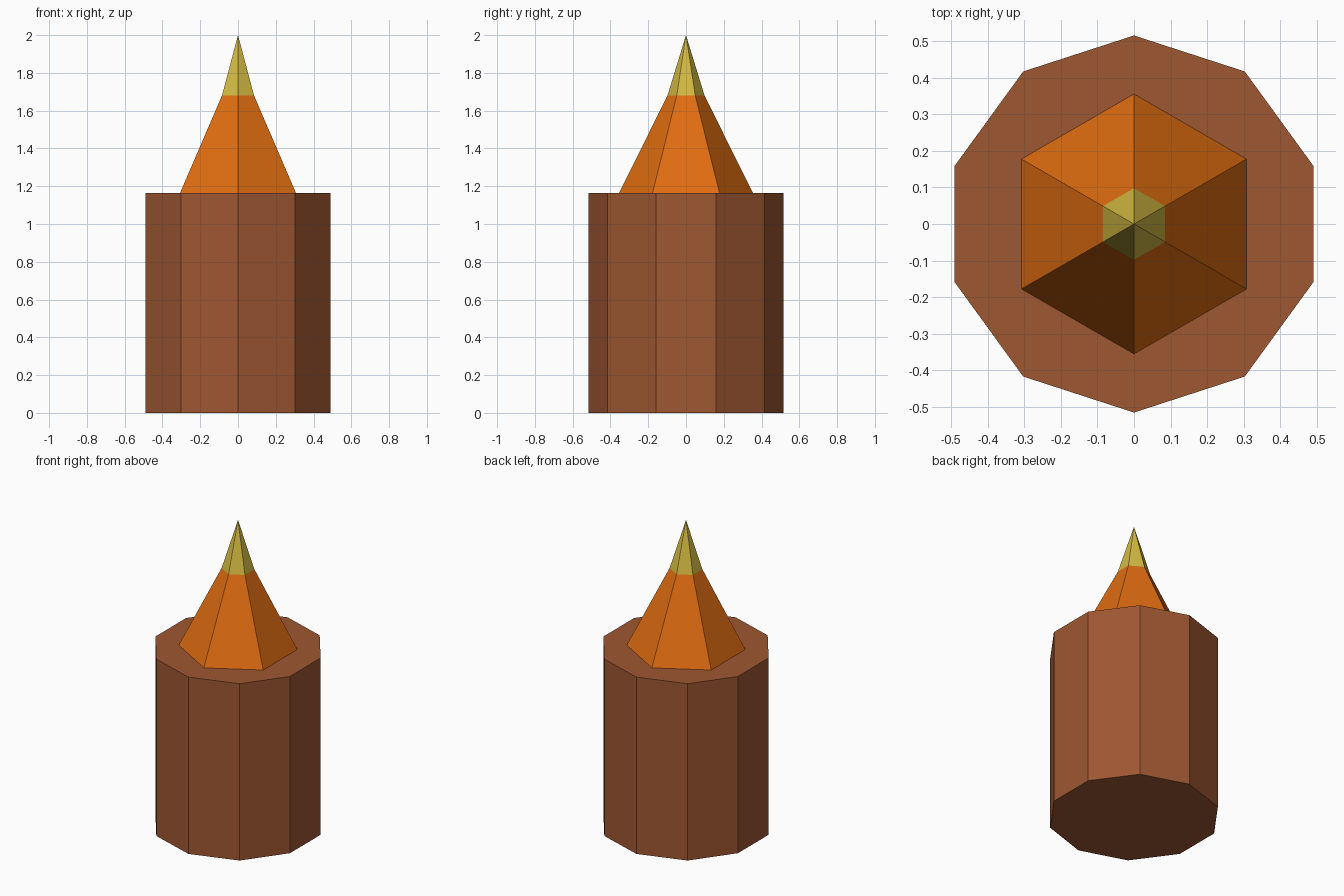
import bpy, bmesh
from math import sin, cos, tau

if "Cube" in bpy.data.objects:
    bpy.data.objects.remove(bpy.data.objects["Cube"], do_unlink=True)


def material(name, srgb):
    """Flat material from an 8-bit colour, converted to linear values."""
    rgba = [((c / 255 + 0.055) / 1.055) ** 2.4 for c in srgb] + [1]
    mat = bpy.data.materials.new(name)
    mat.use_nodes = True
    mat.diffuse_color = rgba
    mat.node_tree.nodes["Principled BSDF"].inputs["Base Color"].default_value = rgba
    return mat


def ring(bm, sides, radius, z):
    """Regular polygon of vertices with a corner on the y axis."""
    return [bm.verts.new((-radius * sin(tau * i / sides), radius * cos(tau * i / sides), z))
            for i in range(sides)]


def lathe(name, sides, profile, mats, tip=None):
    """Faceted solid from (radius, z) rings; each band takes its own material."""
    bm = bmesh.new()
    rings = [ring(bm, sides, r, z) for r, z in profile]
    bm.faces.new(reversed(rings[0]))
    for band, (low, high) in enumerate(zip(rings, rings[1:])):
        for i in range(sides):
            j = (i + 1) % sides
            bm.faces.new((low[i], low[j], high[j], high[i])).material_index = band
    if tip is None:
        bm.faces.new(rings[-1])
    else:
        apex = bm.verts.new((0, 0, tip))
        for i in range(sides):
            face = bm.faces.new((rings[-1][i], rings[-1][(i + 1) % sides], apex))
            face.material_index = len(mats) - 1
    bmesh.ops.recalc_face_normals(bm, faces=bm.faces)
    mesh = bpy.data.meshes.new(name)
    bm.to_mesh(mesh)
    bm.free()
    for mat in mats:
        mesh.materials.append(mat)
    obj = bpy.data.objects.new(name, mesh)
    bpy.context.collection.objects.link(obj)
    return obj


brown = material("wood_brown", (158, 87, 50))
orange = material("flame_orange", (224, 109, 16))
yellow = material("flame_yellow", (212, 186, 66))

# Ten-sided base block
lathe("base", 10, [(0.515, 0), (0.515, 1.163)], [brown])

# Six-sided flame: orange lower band, yellow pointed tip
lathe("flame", 6, [(0.355, 1.163), (0.098, 1.68)], [orange, yellow], tip=2.0)
